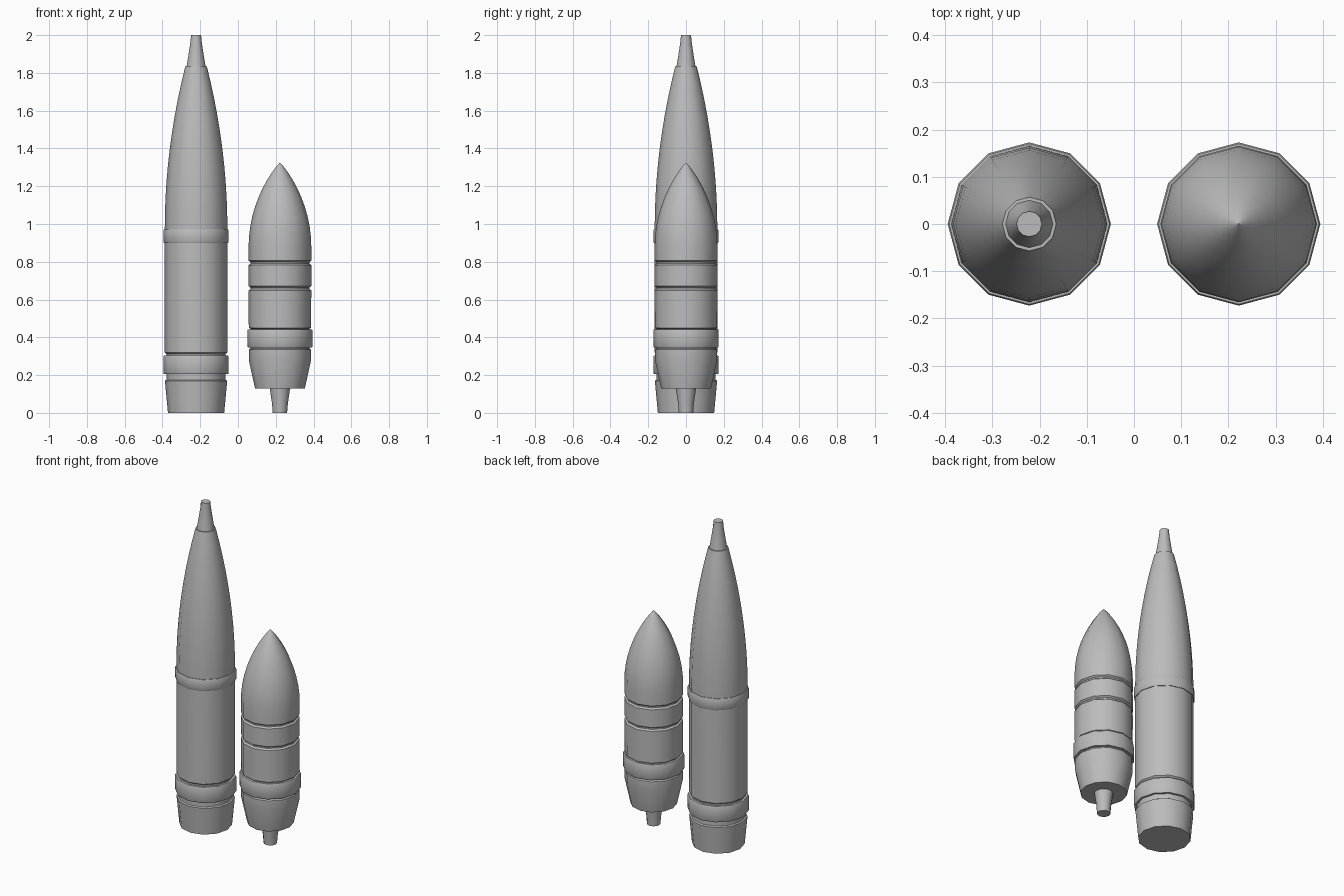
import bpy, bmesh, math

if "Cube" in bpy.data.objects:
    bpy.data.objects.remove(bpy.data.objects["Cube"])

SIDES = 12
grey = bpy.data.materials.new("plain grey")
grey.diffuse_color = (0.5, 0.5, 0.5, 1)
grey.use_nodes = True
grey.node_tree.nodes["Principled BSDF"].inputs["Base Color"].default_value = grey.diffuse_color


def lathe(name, x, profile, ring=False):
    """Turn (radius, z) points, listed bottom to top, about a vertical axis.
    ring=True closes the profile on itself; otherwise the ends are capped."""
    bm = bmesh.new()
    loops = [[bm.verts.new((r * math.cos(2 * math.pi * i / SIDES),
                            r * math.sin(2 * math.pi * i / SIDES), z))
              for i in range(SIDES)] for r, z in profile]
    pairs = list(zip(loops, loops[1:]))
    if ring:
        pairs.append((loops[-1], loops[0]))
    else:
        bm.faces.new(loops[0][::-1])
        bm.faces.new(loops[-1])
    for a, b in pairs:
        for i in range(SIDES):
            j = (i + 1) % SIDES
            bm.faces.new((a[i], a[j], b[j], b[i]))
    bmesh.ops.recalc_face_normals(bm, faces=bm.faces)
    mesh = bpy.data.meshes.new(name)
    bm.to_mesh(mesh)
    bm.free()
    mesh.materials.append(grey)
    ob = bpy.data.objects.new(name, mesh)
    ob.location.x = x
    bpy.context.collection.objects.link(ob)
    bpy.ops.object.select_all(action='DESELECT')
    ob.select_set(True)
    bpy.context.view_layer.objects.active = ob
    bpy.ops.object.shade_smooth_by_angle(angle=math.radians(33))
    return ob


def band(name, x, inner, outer, z0, z1):
    """Raised ring with a slight chamfer."""
    c = 0.006
    lathe(name, x, [(inner, z0), (outer - c / 2, z0), (outer, z0 + c),
                    (outer, z1 - c), (outer - c / 2, z1), (inner, z1)], ring=True)


# Tall shell: tapered base, grooves, straight wall and long curved nose
X1 = -0.222
nose = [(0.166 - 0.109 * (i / 10) ** 2, 0.97 + 0.865 * i / 10) for i in range(11)]
lathe("tall_shell_body", X1,
      [(0.149, 0), (0.165, 0.17), (0.157, 0.175), (0.157, 0.312), (0.166, 0.32)] + nose)
band("tall_shell_driving_band", X1, 0.155, 0.173, 0.205, 0.303)
band("tall_shell_upper_band", X1, 0.16, 0.173, 0.90, 0.97)
lathe("tall_shell_fuze", X1, [(0.051, 1.83), (0.041, 1.89), (0.029, 1.97), (0.027, 2.0)])

# Short shell: boat tail, two grooves and a rounded nose
X2 = 0.222
G = 0.156
nose = []
for t in (0, .12, .24, .36, .48, .6, .7, .8, .88, .94, .98, .997):
    nose.append((0.166 * (1 - t * t) ** 0.9, 0.88 + 0.445 * t))
lathe("short_shell_body", X2,
      [(0.132, 0.13), (0.165, 0.28), (0.165, 0.335), (G, 0.342), (G, 0.445),
       (0.165, 0.45), (0.166, 0.648), (G, 0.656), (G, 0.664), (0.166, 0.672),
       (0.166, 0.782), (G, 0.79), (G, 0.798), (0.166, 0.806)] + nose)
band("short_shell_driving_band", X2, 0.154, 0.173, 0.347, 0.442)
lathe("short_shell_tail_plug", X2, [(0.038, 0), (0.042, 0.05), (0.054, 0.132)])
